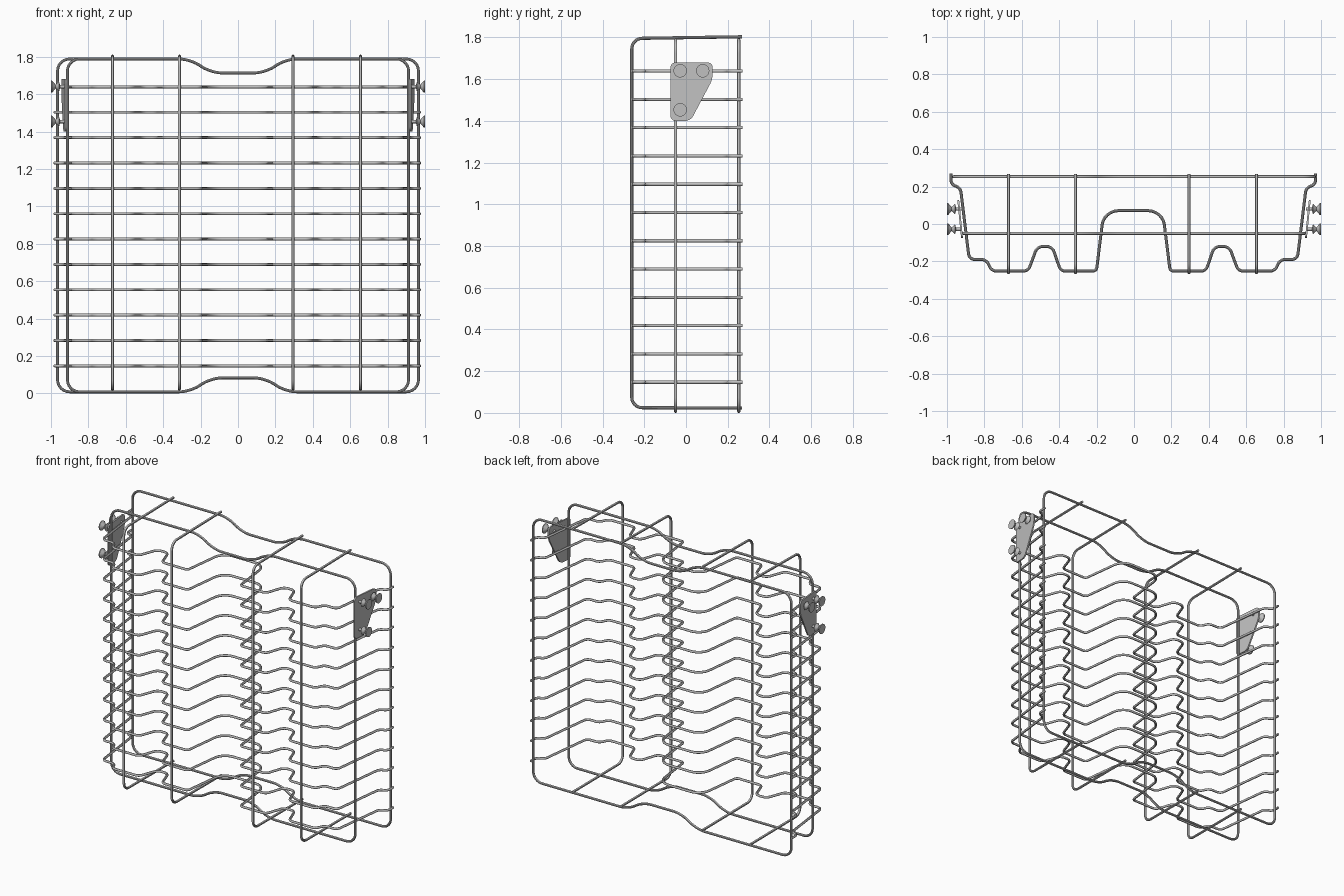
import bpy
import bmesh
from math import pi
from mathutils import Vector

cube = bpy.data.objects.get("Cube")
if cube:
    bpy.data.objects.remove(cube, do_unlink=True)

steel = bpy.data.materials.new("brushed grey steel")
GREY = (0.53, 0.53, 0.53, 1)
steel.use_nodes = True
steel.diffuse_color = GREY
steel.node_tree.nodes["Principled BSDF"].inputs["Base Color"].default_value = GREY

WIRE = 0.008


def add_mesh(name, mesh):
    obj = bpy.data.objects.new(name, mesh)
    bpy.context.scene.collection.objects.link(obj)
    mesh.materials.clear()
    mesh.materials.append(steel)
    return obj


def smooth(obj):
    bpy.ops.object.select_all(action="DESELECT")
    obj.select_set(True)
    bpy.context.view_layer.objects.active = obj
    bpy.ops.object.shade_smooth_by_angle(angle=pi / 5)


def rounded(points, trims, closed, steps=6):
    """Replace each corner by a curve that starts 'trim' away from it."""
    pts = [Vector(p) for p in points]
    out = []
    for i, p in enumerate(pts):
        if not closed and i in (0, len(pts) - 1):
            out.append(p)
            continue
        before, after = pts[i - 1] - p, pts[(i + 1) % len(pts)] - p
        a = p + before.normalized() * min(trims[i], before.length * 0.49)
        b = p + after.normalized() * min(trims[i], after.length * 0.49)
        ha, hb = a.lerp(p, 0.55), b.lerp(p, 0.55)
        for s in range(steps + 1):
            t = s / steps
            u = 1 - t
            out.append(a * u**3 + ha * 3 * u * u * t + hb * 3 * u * t * t + b * t**3)
    return out


def wire(name, points, trims, closed=False):
    path = rounded(points, trims, closed)
    curve = bpy.data.curves.new(name, "CURVE")
    curve.dimensions = "3D"
    curve.bevel_depth = WIRE
    curve.bevel_resolution = 3
    curve.use_fill_caps = True
    spline = curve.splines.new("POLY")
    spline.points.add(len(path) - 1)
    for sp, p in zip(spline.points, path):
        sp.co = (*p, 1)
    spline.use_cyclic_u = closed
    temp = bpy.data.objects.new(name + " path", curve)
    bpy.context.scene.collection.objects.link(temp)
    graph = bpy.context.evaluated_depsgraph_get()
    mesh = bpy.data.meshes.new_from_object(temp.evaluated_get(graph))
    bpy.data.objects.remove(temp, do_unlink=True)
    obj = add_mesh(name, mesh)
    smooth(obj)
    return obj


# Two upright frames, each dipped in the middle at top and bottom
def frame(name, half, y):
    low, high, dip = WIRE, 1.788, 0.075
    top = [(half, high), (0.255, high), (0.145, high - dip)]
    top += [(-x, z) for x, z in reversed(top)]
    bottom = [(x, low + high - z) for x, z in reversed(top)]
    trims = [0.065] + [0.06] * 4 + [0.065]
    wire(name, [(x, y, z) for x, z in top + bottom], trims * 2, closed=True)


frame("back_frame", 0.965, 0.253)
frame("middle_frame", 0.912, -0.05)

# Deep U-shaped wires, open at the back
for i, x in enumerate((-0.671, -0.313, 0.294, 0.655)):
    wire(f"upright_wire_{i + 1}",
         [(x, 0.268, 1.803), (x, -0.26, 1.795), (x, -0.26, 0.025), (x, 0.268, 0.023)],
         [0.05] * 4)

# Wavy horizontal rungs, symmetric from side to side
half_wave = [(0.975, 0.27), (0.975, 0.21), (0.924, 0.195), (0.877, -0.19),
             (0.785, -0.19), (0.757, -0.252), (0.562, -0.252), (0.513, -0.12),
             (0.433, -0.12), (0.388, -0.252), (0.197, -0.252), (0.157, 0.071)]
half_trims = [0, 0.025, 0.025, 0.03, 0.025, 0.025, 0.025, 0.03, 0.03, 0.025, 0.02, 0.075]
wave = half_wave + [(-x, y) for x, y in reversed(half_wave)]
wave_trims = half_trims + half_trims[::-1]
rung = wire("rung_1", [(x - 0.004, y, 0.147) for x, y in wave], wave_trims)
for i in range(1, 12):
    copy = add_mesh(f"rung_{i + 1}", rung.data.copy())
    copy.location.z = i * 0.1356

# Side brackets: a thin tapered plate, slanted like the rungs, with three grooved rollers
plate_outline = [(-0.075, 1.40), (0.022, 1.40), (0.128, 1.60), (0.128, 1.68), (-0.075, 1.68)]
roller_profile = [(0.92, 0.009), (0.952, 0.009), (0.957, 0.028),
                  (0.975, 0.01), (0.994, 0.032), (1.0, 0.032)]


def bracket_plate(name, side):
    bm = bmesh.new()
    corners = [((0.922 + 0.1 * y) * side, y, z) for y, z in plate_outline]
    outline = rounded(corners, [0.025] * 5, True)
    face = bm.faces.new([bm.verts.new(p) for p in outline])
    grown = bmesh.ops.extrude_face_region(bm, geom=[face])["geom"]
    bmesh.ops.translate(bm, vec=(0.01 * side, 0, 0),
                        verts=[v for v in grown if isinstance(v, bmesh.types.BMVert)])
    bmesh.ops.recalc_face_normals(bm, faces=bm.faces)
    mesh = bpy.data.meshes.new(name)
    bm.to_mesh(mesh)
    bm.free()
    smooth(add_mesh(name, mesh))


def roller(name, side, y, z):
    bm = bmesh.new()
    verts = [bm.verts.new((x * side, y + r, z)) for x, r in roller_profile]
    edges = [bm.edges.new(pair) for pair in zip(verts, verts[1:])]
    bmesh.ops.spin(bm, geom=verts + edges, cent=(0, y, z), axis=(1, 0, 0),
                   angle=2 * pi, steps=24)
    bmesh.ops.remove_doubles(bm, verts=bm.verts, dist=0.0002)
    bmesh.ops.holes_fill(bm, edges=[e for e in bm.edges if e.is_boundary], sides=0)
    bmesh.ops.recalc_face_normals(bm, faces=bm.faces)
    mesh = bpy.data.meshes.new(name)
    bm.to_mesh(mesh)
    bm.free()
    smooth(add_mesh(name, mesh))


for label, side in (("left", 1), ("right", -1)):
    bracket_plate(f"{label}_bracket_plate", side)
    for i, (y, z) in enumerate(((-0.028, 1.64), (0.08, 1.64), (-0.028, 1.453))):
        roller(f"{label}_roller_{i + 1}", side, y, z)
